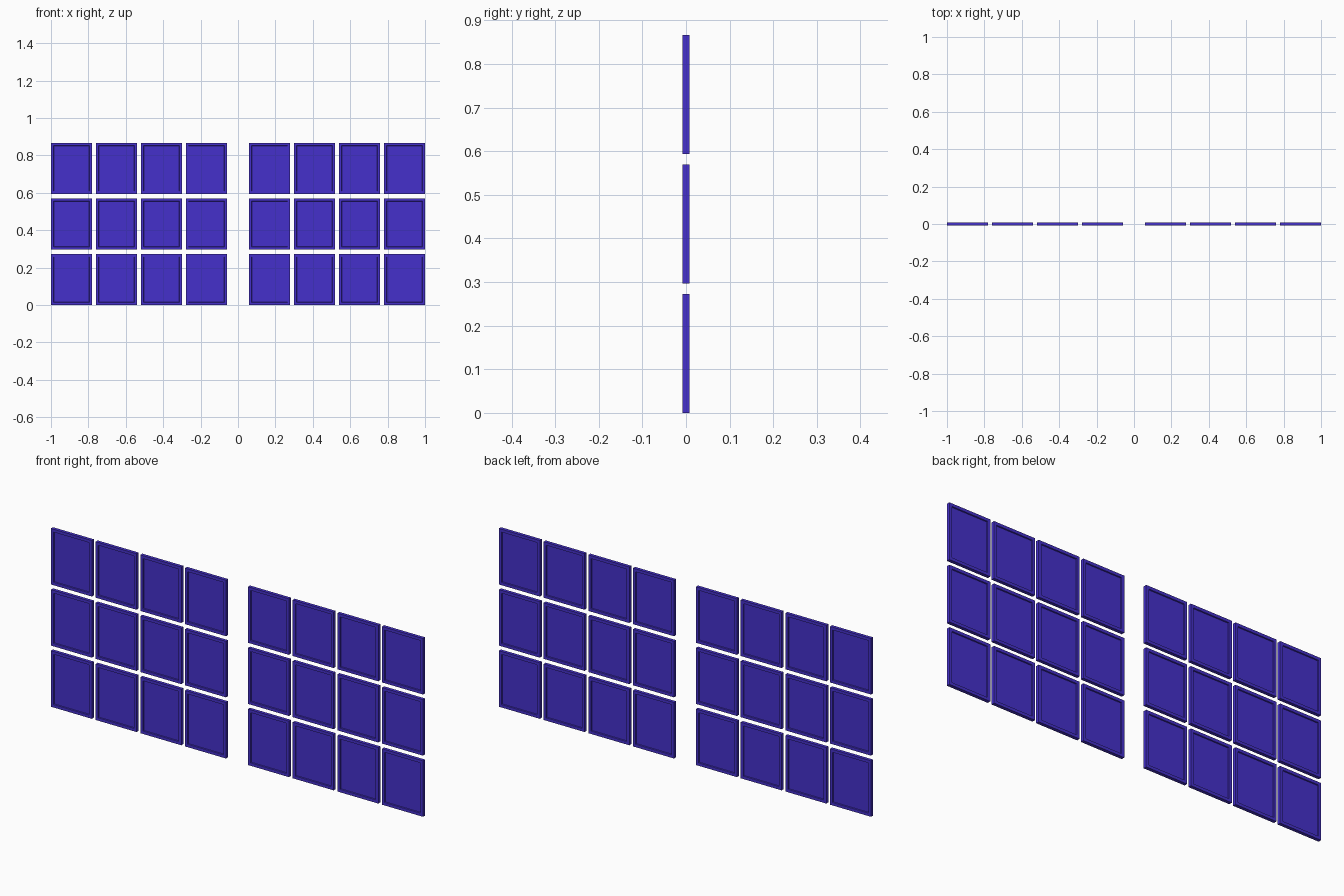
import bpy, bmesh

if "Cube" in bpy.data.objects:
    bpy.data.objects.remove(bpy.data.objects["Cube"])

W, H, T = 0.22, 0.272, 0.016      # pane width, height, thickness
PX, PZ = 0.2403, 0.297            # grid pitch
FRAME, RECESS = 0.02, 0.005       # rim width and depth of the recess

mat = bpy.data.materials.new("violet")
mat.diffuse_color = (0.06, 0.03, 0.6, 1)
mat.use_nodes = True
mat.node_tree.nodes["Principled BSDF"].inputs["Base Color"].default_value = mat.diffuse_color


def framed_pane():
    """Slab with a rim and a recessed field on both faces."""
    bm = bmesh.new()
    bmesh.ops.create_cube(bm, size=1)
    bmesh.ops.scale(bm, vec=(W, T, H), verts=bm.verts)
    bm.normal_update()
    for face in [f for f in bm.faces if abs(f.normal.y) > 0.9]:
        s = 1 if face.normal.y > 0 else -1
        # flat rim, then a step down to the field
        bmesh.ops.inset_individual(bm, faces=[face], thickness=FRAME)
        bmesh.ops.inset_individual(bm, faces=[face], thickness=0.002)
        bmesh.ops.translate(bm, vec=(0, -s * RECESS, 0), verts=face.verts)
    bmesh.ops.recalc_face_normals(bm, faces=bm.faces)
    mesh = bpy.data.meshes.new("window_pane")
    bm.to_mesh(mesh)
    bm.free()
    mesh.materials.append(mat)
    return mesh


# two banks of four columns and three rows, mirrored about x = 0
pane = framed_pane()
for side, name in ((-1, "left"), (1, "right")):
    for col in range(4):
        for row in range(3):
            ob = bpy.data.objects.new(f"{name}_pane_{row + 1}_{col + 1}", pane)
            ob.location = (side * (1 - W / 2 - col * PX), 0, H / 2 + row * PZ)
            bpy.context.collection.objects.link(ob)
